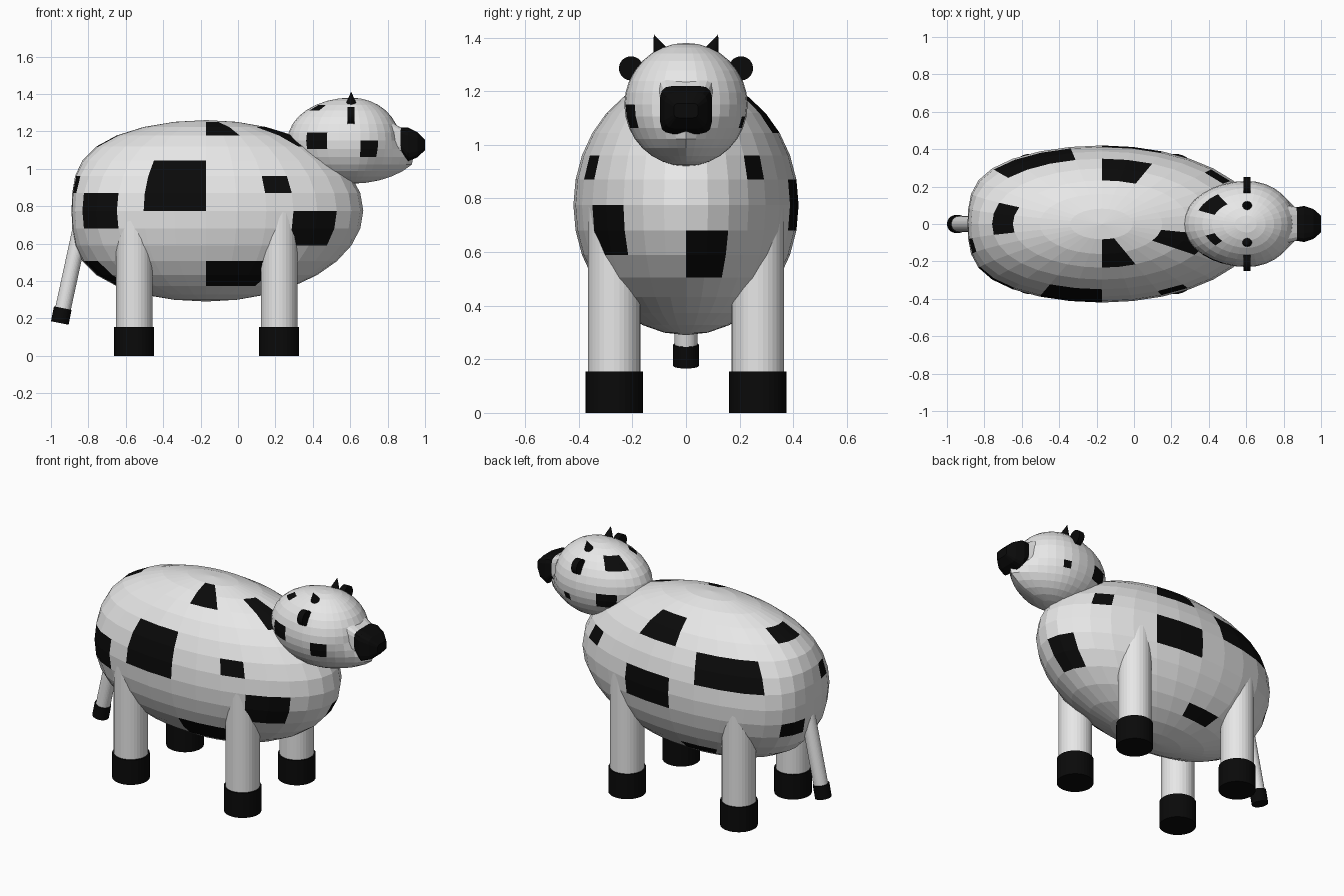
import bpy, bmesh, math
from mathutils import Vector

if "Cube" in bpy.data.objects:
    bpy.data.objects.remove(bpy.data.objects["Cube"])


def material(name, rgb):
    m = bpy.data.materials.new(name)
    m.diffuse_color = (*rgb, 1)
    m.use_nodes = True
    m.node_tree.nodes["Principled BSDF"].inputs["Base Color"].default_value = m.diffuse_color
    return m


WHITE = material("white_hide", (0.8, 0.8, 0.8))
BLACK = material("black_hide", (0.003, 0.003, 0.003))


def finish(name, bm, mats):
    bmesh.ops.recalc_face_normals(bm, faces=bm.faces)
    me = bpy.data.meshes.new(name)
    bm.to_mesh(me)
    bm.free()
    for m in mats:
        me.materials.append(m)
    ob = bpy.data.objects.new(name, me)
    bpy.context.collection.objects.link(ob)
    return ob


def spotted_ball(name, shape, spots):
    """32 x 16 sphere; spots are (first column, last column, first row, last row)."""
    bm = bmesh.new()
    bmesh.ops.create_uvsphere(bm, u_segments=32, v_segments=16, radius=1)
    step = math.pi / 16
    for f in bm.faces:
        c = f.calc_center_median()
        col = int((math.atan2(c.y, c.x) % (2 * math.pi)) / step)
        row = math.floor(math.asin(max(-1, min(1, c.z / c.length))) / step)
        if any(a <= col <= b and lo <= row <= hi for a, b, lo, hi in spots):
            f.material_index = 1
    for v in bm.verts:
        v.co = shape(v.co)
    return finish(name, bm, [WHITE, BLACK])


def rod(name, a, b, r1, r2, mat, sides=32):
    a, b = Vector(a), Vector(b)
    bm = bmesh.new()
    bmesh.ops.create_cone(bm, cap_ends=True, segments=sides, radius1=r1,
                          radius2=r2, depth=(b - a).length)
    q = Vector((0, 0, 1)).rotation_difference(b - a)
    for v in bm.verts:
        v.co = q @ v.co + (a + b) / 2
    return finish(name, bm, [mat])


# Body: pointed chest, blunt rump
def body_shape(p):
    u = abs(p.x)
    x = 0.84 * u if p.x > 0 else -(0.88 * u - 0.16 * u ** 4.5)
    return Vector((x - 0.17, 0.42 * p.y, 0.775 + 0.485 * p.z))


spotted_ball("body", body_shape, [
    (22, 23, 0, 2), (26, 26, 1, 1), (27, 28, -2, -1), (24, 26, -5, -4),
    (19, 20, -1, 0), (17, 18, -5, -4), (24, 25, 5, 6), (29, 30, 4, 5),
    (6, 7, 3, 4), (9, 11, 1, 2), (6, 7, -1, 0), (3, 3, 1, 1),
    (0, 1, -3, -2), (14, 16, 4, 4), (17, 17, 1, 1), (13, 14, -2, -2),
    (8, 9, -5, -5)])


# Head: long at the back, with a fuller jaw under the snout
def head_shape(p):
    a = 0.34
    if p.x > 0:
        a = 0.26
        if p.z < 0:
            a += 0.13 * max(0, 1 - abs(p.y) / 0.7) * min(1, -p.z * 2)
    return Vector((0.605 + a * p.x, 0.23 * p.y, 1.15 + 0.23 * p.z))


spotted_ball("head", head_shape, [
    (20, 21, -1, 0), (25, 26, -2, -1), (18, 19, 4, 4),
    (11, 13, 3, 4), (6, 6, -2, -2), (10, 11, -2, -1)])


# Snout and nose: rounded square sections (x, half width, low z, high z)
def loft(name, rings, mat, sides=16):
    bm = bmesh.new()
    loops = []
    for x, w, lo, hi in rings:
        loop = []
        for i in range(sides):
            t = 2 * math.pi * (i + 0.5) / sides
            c, s = math.cos(t), math.sin(t)
            y = w * math.copysign(abs(c) ** 0.4, c)
            z = (lo + hi) / 2 + (hi - lo) / 2 * math.copysign(abs(s) ** 0.4, s)
            loop.append(bm.verts.new((x, y, z)))
        loops.append(loop)
    for p, q in zip(loops, loops[1:]):
        for i in range(sides):
            j = (i + 1) % sides
            bm.faces.new((p[i], p[j], q[j], q[i]))
    bm.faces.new(loops[0])
    bm.faces.new(loops[-1])
    return finish(name, bm, [mat])


loft("snout", [(0.70, 0.13, 1.04, 1.32), (0.88, 0.088, 1.09, 1.215)], WHITE)
loft("nose", [(0.865, 0.09, 1.10, 1.22), (0.91, 0.097, 1.04, 1.22),
              (0.96, 0.08, 1.06, 1.195), (1.0, 0.045, 1.10, 1.155)], BLACK)

for side, s in (("right", -1), ("left", 1)):
    # Legs and hooves
    for end, x in (("front", 0.22), ("rear", -0.555)):
        y = 0.268 * s
        rod(f"{end}_{side}_leg", (x, y, 0.1), (x, y, 0.78), 0.098, 0.098, WHITE)
        rod(f"{end}_{side}_hoof", (x, y, 0), (x, y, 0.155), 0.107, 0.107, BLACK)
    # Ears and horns
    rod(f"{side}_ear", (0.585, 0.205 * s, 1.285), (0.622, 0.205 * s, 1.285),
        0.045, 0.045, BLACK)
    rod(f"{side}_horn", (0.605, 0.09 * s, 1.335), (0.605, 0.12 * s, 1.412),
        0.035, 0, BLACK, 16)
    # Eyes
    bm = bmesh.new()
    bmesh.ops.create_uvsphere(bm, u_segments=16, v_segments=8, radius=0.034)
    for v in bm.verts:
        v.co += Vector((0.745, 0.083 * s, 1.272))
    finish(f"{side}_eye", bm, [BLACK])

# Tail with dark tip
rod("tail", (-0.825, 0, 0.76), (-0.938, 0, 0.24), 0.042, 0.042, WHITE)
rod("tail_tip", (-0.937, 0, 0.255), (-0.953, 0, 0.175), 0.048, 0.048, BLACK)
